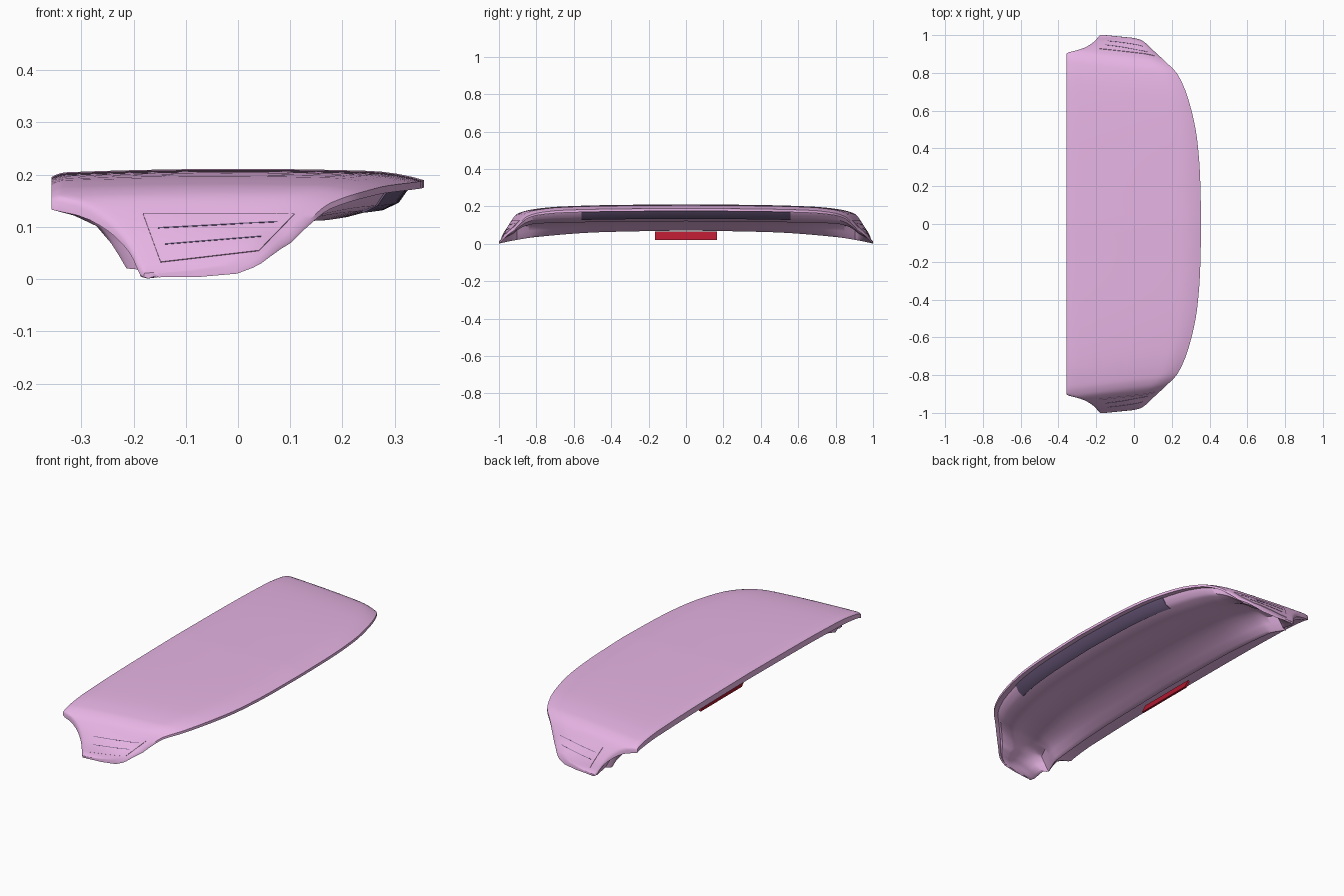
import bpy, math

if "Cube" in bpy.data.objects:
    bpy.data.objects.remove(bpy.data.objects["Cube"])


def material(name, rgb):
    m = bpy.data.materials.new(name)
    m.diffuse_color = (*rgb, 1)
    m.use_nodes = True
    m.node_tree.nodes["Principled BSDF"].inputs["Base Color"].default_value = m.diffuse_color
    return m


PINK = material("pink_paint", (0.80, 0.46, 0.78))
RED = material("red_lens", (0.45, 0.01, 0.03))
DARK = material("dark_trim", (0.16, 0.11, 0.22))


def curve(pts, v):
    """Monotone smooth interpolation through a few (v, value) points."""
    v = min(max(v, pts[0][0]), pts[-1][0])
    n = len(pts)
    d = [(pts[i + 1][1] - pts[i][1]) / (pts[i + 1][0] - pts[i][0]) for i in range(n - 1)]

    def slope(i):
        if i == 0 or i == n - 1:
            return d[0] if i == 0 else d[-1]
        a, b = d[i - 1], d[i]
        return 0 if a * b <= 0 else 2 * a * b / (a + b)
    for i in range(n - 1):
        if v <= pts[i + 1][0]:
            h = pts[i + 1][0] - pts[i][0]
            t = (v - pts[i][0]) / h
            return ((2 * t**3 - 3 * t**2 + 1) * pts[i][1] + (t**3 - 2 * t**2 + t) * h * slope(i)
                    + (3 * t**2 - 2 * t**3) * pts[i + 1][1] + (t**3 - t**2) * h * slope(i + 1))


# plan outline, crown, thickness and front ridge height by distance from the centre
REAR = [(0, .356), (.25, .35), (.45, .334), (.66, .288), (.79, .232), (.87, .155), (.93, .09),
        (.97, .045), (.983, .01), (.993, -.08), (1, -.15)]
FRONT = [(0, -.357), (.905, -.357), (.915, -.32), (.93, -.27), (.96, -.218), (1, -.18)]
CROWN = [(0, .211), (.4, .207), (.7, .198), (.84, .182), (.89, .163), (.93, .123), (.97, .066),
         (1, .014), (1.03, .008)]
THICK = [(0, 1), (.6, .98), (.85, .8), (.91, .6), (.95, .42), (.98, .2), (1, .1)]
RIDGE = [(0, .071), (.45, .062), (.8, .036), (.93, .016), (1, .001)]
# rear half of the underside: fraction from front to rear edge, depth below the top
UNDER = [(1, .014), (.955, .02), (.925, .055), (.89, .068), (.8, .088), (.76, .088), (.7, .08),
         (.6, .074), (.5, .083), (.4, .102)]


def top(x, y):
    """Height of the upper skin."""
    y = abs(y)
    f, r = curve(FRONT, y), curve(REAR, y)
    u = min(max((x - f) / (r - f), 0), 1)
    fade = min(1, y / .8) ** 2 * (1 - .8 * min(max((y - .92) / .06, 0), 1))
    z = curve(CROWN, y + .12 * (x + .18) * fade) - .06 * x * x
    z -= .008 * max(0, 1 - u / .04) ** 2 + .014 * max(0, (u - .85) / .15) ** 2
    return max(z, .006)


def mesh(name, verts, faces, mat, angle=40):
    me = bpy.data.meshes.new(name)
    me.from_pydata(verts, [], faces)
    ob = bpy.data.objects.new(name, me)
    bpy.context.collection.objects.link(ob)
    me.materials.append(mat)
    bpy.ops.object.select_all(action='DESELECT')
    ob.select_set(True)
    bpy.context.view_layer.objects.active = ob
    bpy.ops.object.mode_set(mode='EDIT')
    bpy.ops.mesh.select_all(action='SELECT')
    bpy.ops.mesh.normals_make_consistent(inside=False)
    bpy.ops.object.mode_set(mode='OBJECT')
    bpy.ops.object.shade_smooth_by_angle(angle=math.radians(angle))
    return ob


def loft(name, sections, mat):
    """Closed skin through equal-length closed sections."""
    n, m = len(sections[0]), len(sections)
    faces = [(i * n + j, i * n + (j + 1) % n, (i + 1) * n + (j + 1) % n, (i + 1) * n + j)
             for i in range(m - 1) for j in range(n)]
    faces += [tuple(range(n)), tuple(range((m - 1) * n, m * n))]
    return mesh(name, [p for s in sections for p in s], faces, mat)


def body_section(y):
    a = abs(y)
    f, r, s = curve(FRONT, a), curve(REAR, a), curve(THICK, a)
    w = r - f
    us = [0, .01, .025, .04] + [.1 + .05 * i for i in range(16)] + [.89, .93, .97, 1]
    pts = [(f + w * u, y, top(f + w * u, y)) for u in us]
    # rear rim and hollow
    for u, d in UNDER:
        x = f + w * u
        pts.append((x, y, max(.001, top(x, y) - d * s)))
    # ridge and concave front wall
    xr = min(max(-.187, f + .008), f + .3 * w)
    x4, z4 = pts[-1][0], pts[-1][2]
    zr = min(curve(RIDGE, a), top(xr, y) - .004)
    zf = top(f, y) - .03 * s
    for t, g in ((.4, .45), (.75, .86), (.93, 1)):
        pts.append((x4 + (xr - x4) * t, y, z4 + (zr - z4) * g))
    for t, g in ((1, 1), (.9, .78), (.8, .58), (.6, .28), (.3, .1), (0, 0)):
        pts.append((f + (xr - f) * t, y, zf + (zr - zf) * g))
    return pts


# main wing shell
half = [i * .05 for i in range(16)] + [.775 + .0125 * i for i in range(10)] \
    + [.895 + .0075 * i for i in range(14)] + [1]
ys = [-v for v in reversed(half[1:])] + half
loft("wing_shell", [body_section(y) for y in ys], PINK)

# dark trim bar under the trailing edge
bar = []
for i in range(25):
    y = -.56 + 1.12 * i / 24
    r = curve(REAR, abs(y))
    z = top(r - .04, y) - .2
    bar.append([(r + dx, y, z + h) for dx, h in
                [(-.024, .181), (-.048, .147), (-.075, .134), (-.09, .15), (-.06, .18)]])
loft("rear_trim_bar", bar, DARK)

# red lens hanging below the front ridge
lens = [(-.218, .06), (-.2, .02), (-.188, .02), (-.209, .065)]
loft("red_lens", [[(x, y, z) for x, z in lens] for y in (-.165, .165)], RED)


def on_side(x, z, side, lift):
    """Point on the drooping end of the wing at a given x and height."""
    lo, hi = .7, 1.0
    for _ in range(30):
        mid = (lo + hi) / 2
        if top(x, mid) > z:
            lo = mid
        else:
            hi = mid
    return (x, side * (lo + lift * .8), z + lift * .5)


def side_patch(name, quad, side, lift, mat, nu=14, nv=6):
    """Thin panel laid on the drooping end, outlined by a quad in x and z."""
    a, b, c, d = quad
    verts = []
    for k in (lift, -.004):
        for j in range(nv + 1):
            for i in range(nu + 1):
                u, v = i / nu, j / nv
                x, z = [(a[q] * (1 - u) + b[q] * u) * (1 - v) + (d[q] * (1 - u) + c[q] * u) * v
                        for q in (0, 1)]
                verts.append(on_side(x, z, side, k))
    w, o = nu + 1, (nu + 1) * (nv + 1)
    faces = []
    for i in range(nu):
        for j in range(nv):
            q = (j * w + i, j * w + i + 1, (j + 1) * w + i + 1, (j + 1) * w + i)
            faces += [q, tuple(k + o for k in q)]
    rim = list(range(nu)) + [j * w + nu for j in range(nv)] \
        + [nv * w + i for i in range(nu, 0, -1)] + [j * w for j in range(nv, 0, -1)]
    for k, p in enumerate(rim):
        q = rim[(k + 1) % len(rim)]
        faces.append((p, q, q + o, p + o))
    mesh(name, verts, faces, mat)


# end vent panels with two slots each
for side, label in ((-1, "front"), (1, "back")):
    side_patch(label + "_vent_panel",
               [(-.182, .125), (.108, .124), (.04, .054), (-.148, .032)], side, .0025, PINK)
    for k, (x0, z0, x1, z1) in enumerate([(-.153, .097, .076, .109), (-.14, .066, .045, .081)]):
        side_patch(f"{label}_vent_slot_{k + 1}",
                   [(x0, z0 + .001), (x1, z1 + .001), (x1, z1 - .001), (x0, z0 - .001)],
                   side, .0035, DARK, 14, 1)
